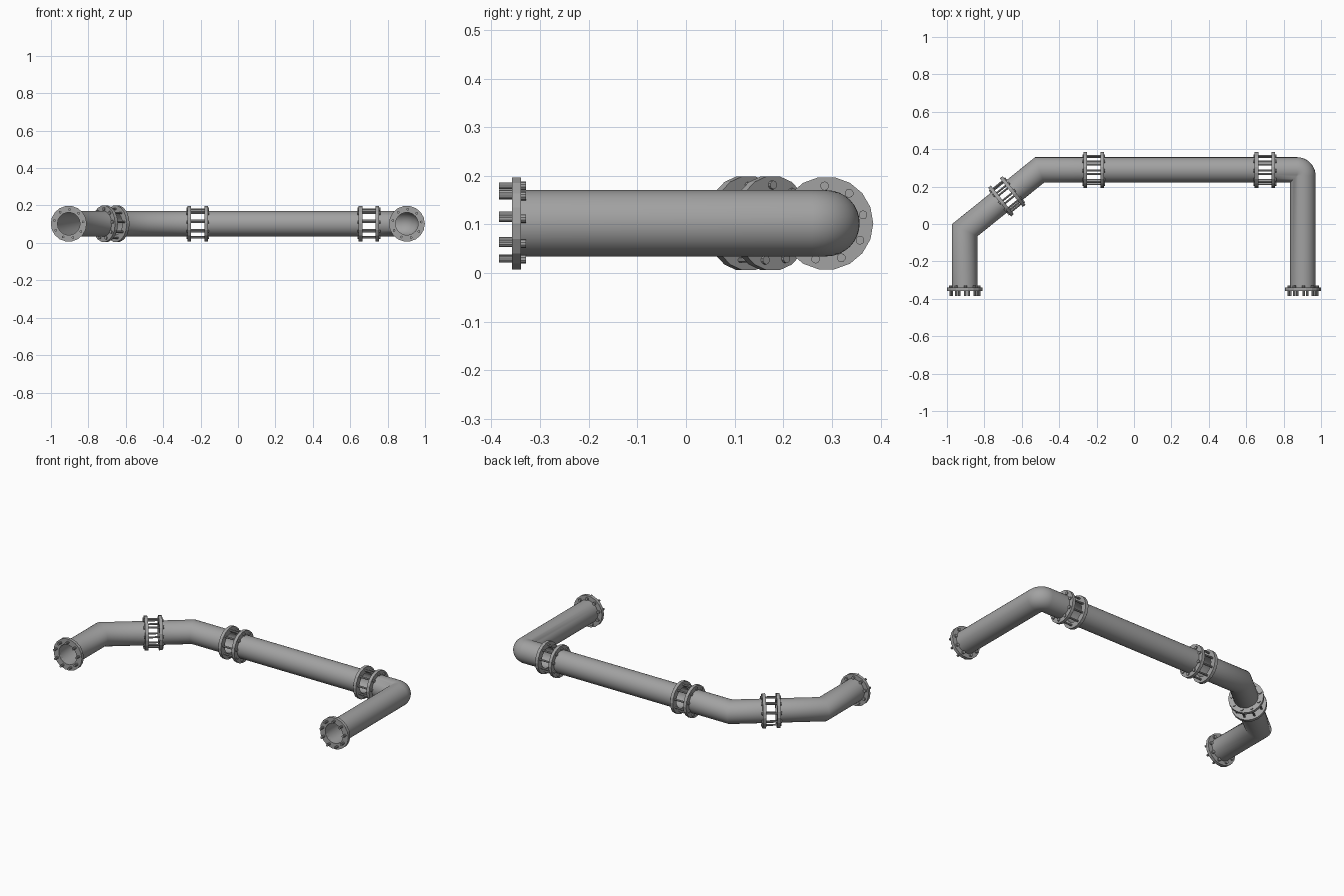
import bpy, bmesh
from math import cos, sin, pi, radians
from mathutils import Vector, Matrix

if "Cube" in bpy.data.objects:
    bpy.data.objects.remove(bpy.data.objects["Cube"])

Z = 0.1025                      # pipe axis height
PIPE_R, BORE_R = 0.068, 0.0615
UP = Vector((0, 0, 1))

# Dark grey metal
metal = bpy.data.materials.new("dark_metal")
metal.diffuse_color = (0.36, 0.36, 0.36, 1)
metal.use_nodes = True
metal.node_tree.nodes["Principled BSDF"].inputs["Base Color"].default_value = metal.diffuse_color


def finish(name, bm):
    bmesh.ops.recalc_face_normals(bm, faces=bm.faces)
    me = bpy.data.meshes.new(name)
    bm.to_mesh(me)
    bm.free()
    me.materials.append(metal)
    ob = bpy.data.objects.new(name, me)
    bpy.context.collection.objects.link(ob)
    return ob


def smooth(ob, angle):
    bpy.ops.object.select_all(action='DESELECT')
    ob.select_set(True)
    bpy.context.view_layer.objects.active = ob
    bpy.ops.object.shade_smooth_by_angle(angle=radians(angle))


def sweep(bm, path, ro, ri, n, pivot=None, bend_r=0.0):
    """Hollow tube along a flat path with mitred corners.
    With a pivot, the inside of a tight elbow meets in a clean crease."""
    pts = [Vector((x, y, Z)) for x, y in path]
    dirs = [(b - a).normalized() for a, b in zip(pts, pts[1:])]
    rings = {ro: [], ri: []}
    for i, p in enumerate(pts):
        d0, d1 = dirs[max(i - 1, 0)], dirs[min(i, len(dirs) - 1)]
        mid = (d0 + d1).normalized()
        side = UP.cross(mid) / mid.dot(d1)
        for r in (ro, ri):
            ring = []
            for k in range(n):
                a = 2 * pi * k / n
                v = p + side * r * cos(a) + UP * r * sin(a)
                reach = bend_r + r * cos(a)
                if pivot and 0 < i < len(pts) - 1 and reach < 0:
                    v.x, v.y = pivot[0] + reach, pivot[1] + reach
                ring.append(bm.verts.new(v))
            rings[r].append(ring)
    loops = rings[ro] + rings[ri][::-1]
    for a, b in zip(loops, loops[1:] + loops[:1]):
        for k in range(n):
            j = (k + 1) % n
            bm.faces.new((a[k], a[j], b[j], b[k]))
    bmesh.ops.remove_doubles(bm, verts=bm.verts, dist=1e-5)


def pipe(name, path, **elbow_args):
    bm = bmesh.new()
    sweep(bm, path, PIPE_R, BORE_R, 32, **elbow_args)
    smooth(finish(name, bm), 60)


def flange(name, c, d, r=0.096):
    bm = bmesh.new()
    c, d = Vector(c), Vector(d).normalized()
    sweep(bm, [c - d * 0.0095, c + d * 0.0095], r, 0.0605, 18)
    finish(name, bm)


def bolts(name, c, d, rod, heads, rod_r, r=0.077):
    """Nine bolts around an axis; rod and heads are (start, end) along it."""
    bm = bmesh.new()
    d3 = Vector((d[0], d[1], 0)).normalized()
    side = UP.cross(d3)
    rot = d3.to_track_quat('Z', 'Y').to_matrix().to_4x4()
    for k in range(9):
        a = radians(13 + 40 * k)
        base = Vector((c[0], c[1], Z)) + side * r * cos(a) + UP * r * sin(a)
        for (s, e), rad in [(rod, rod_r)] + [(h, 0.009) for h in heads]:
            bmesh.ops.create_cone(
                bm, cap_ends=True, segments=10, radius1=rad, radius2=rad, depth=e - s,
                matrix=Matrix.Translation(base + d3 * (s + e) / 2) @ rot)
    finish(name, bm)


# Key points of the pipe run
bend_a, bend_b = Vector((-0.905, -0.033)), Vector((-0.505, 0.289))
diag = (bend_b - bend_a).normalized()
joint_mid = bend_a + diag * 0.289
left_end, right_end = (-0.905, -0.3485), (0.903, -0.3485)
R = 0.032
pivot = (0.903 - R, 0.289 - R)
elbow = [(pivot[0] + R * sin(t), pivot[1] + R * cos(t))
         for t in (pi / 2 * i / 10 for i in range(11))]
HALF, DIAG_HALF = 0.045, 0.040  # joint centre to flange centre

# Pipes
pipe("left_leg_pipe", [left_end, bend_a, joint_mid - diag * DIAG_HALF])
pipe("left_bend_pipe", [joint_mid + diag * DIAG_HALF, bend_b, (-0.215 - HALF, 0.289)])
pipe("main_pipe", [(-0.215 + HALF, 0.289), (0.70 - HALF, 0.289)])
pipe("right_elbow_pipe", [(0.70 + HALF, 0.289)] + elbow + [right_end],
     pivot=pivot, bend_r=R)

# Open bolted joints between pipes
for name, c, d, h, r in [("diagonal_joint", joint_mid, diag, DIAG_HALF, 0.098),
                         ("main_left_joint", (-0.215, 0.289), (1, 0), HALF, 0.096),
                         ("main_right_joint", (0.70, 0.289), (1, 0), HALF, 0.096)]:
    c, d = Vector(c), Vector(d)
    flange(name + "_flange_a", c - d * h, d, r)
    flange(name + "_flange_b", c + d * h, d, r)
    bolts(name + "_bolts", c, d, (-h - 0.005, h + 0.005),
          [(-h - 0.016, -h - 0.005), (h + 0.005, h + 0.016)], 0.0055, r - 0.019)

# End flanges with free bolts
for name, c in (("left_end", left_end), ("right_end", right_end)):
    flange(name + "_flange", c, (0, 1))
    bolts(name + "_bolts", c, (0, 1), (-0.0355, 0.012), [(0.009, 0.0195)], 0.007)
